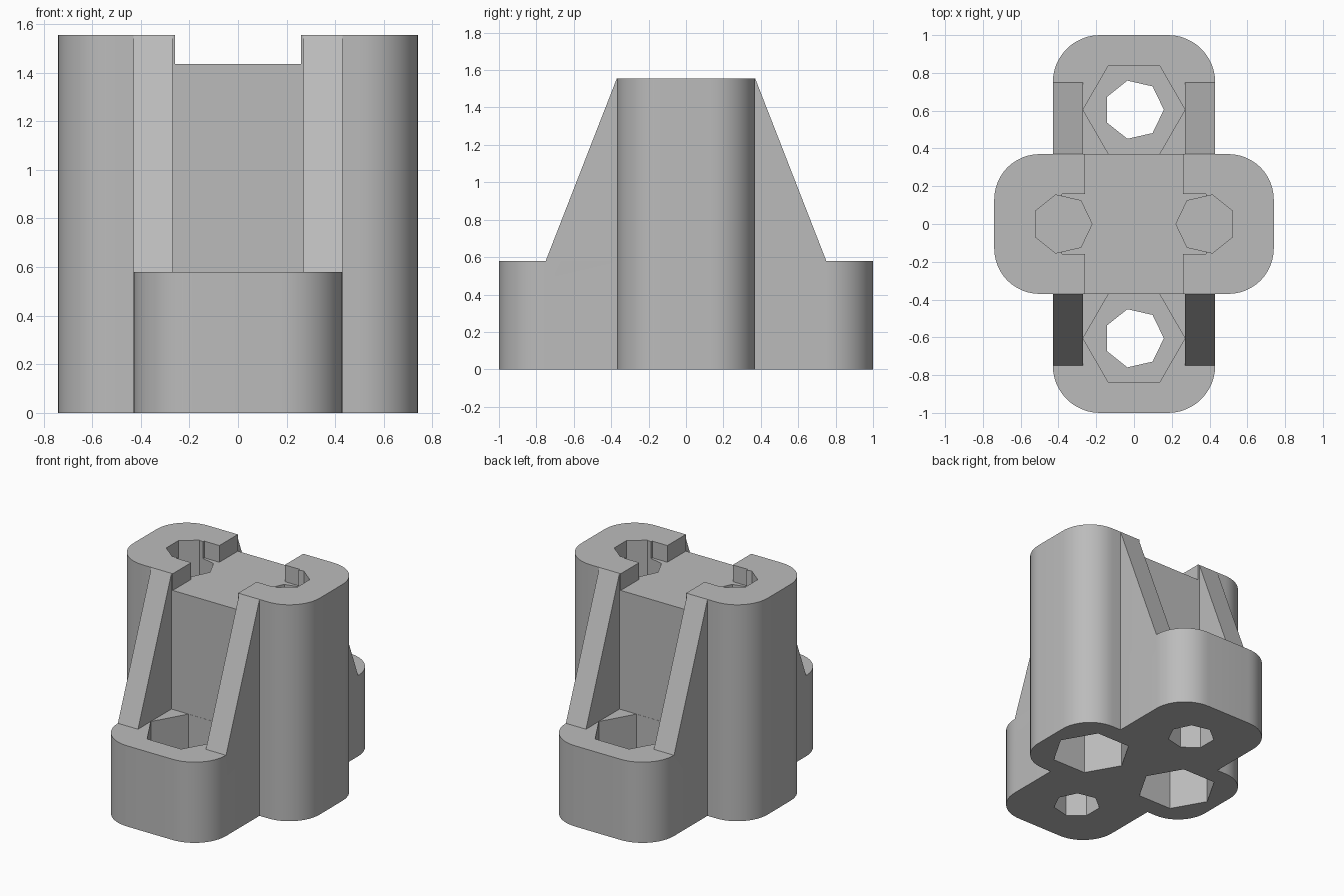
import bpy, bmesh, math
from mathutils import Vector

if "Cube" in bpy.data.objects:
    bpy.data.objects.remove(bpy.data.objects["Cube"], do_unlink=True)

grey = bpy.data.materials.new("plain grey")
grey.use_nodes = True
GREY = (0.5, 0.5, 0.5, 1)
grey.diffuse_color = GREY
grey.node_tree.nodes["Principled BSDF"].inputs["Base Color"].default_value = GREY


def extrude(name, points, offset):
    """Solid made by sweeping a flat outline along an offset."""
    bm = bmesh.new()
    face = bm.faces.new([bm.verts.new(p) for p in points])
    new = bmesh.ops.extrude_face_region(bm, geom=[face])["geom"]
    bmesh.ops.translate(bm, vec=Vector(offset),
                        verts=[v for v in new if isinstance(v, bmesh.types.BMVert)])
    bmesh.ops.recalc_face_normals(bm, faces=bm.faces)
    mesh = bpy.data.meshes.new(name)
    bm.to_mesh(mesh)
    bm.free()
    mesh.materials.append(grey)
    obj = bpy.data.objects.new(name, mesh)
    bpy.context.collection.objects.link(obj)
    return obj


def rounded_block(name, hx, hy, height, r, steps=12):
    pts = []
    corners = ((1, 1), (-1, 1), (-1, -1), (1, -1))
    for quarter, (sx, sy) in enumerate(corners):
        for i in range(steps + 1):
            a = math.pi / 2 * (quarter + i / steps)
            pts.append((sx * (hx - r) + r * math.cos(a),
                        sy * (hy - r) + r * math.sin(a), 0))
    return extrude(name, pts, (0, 0, height))


def polygon_bore(name, x, y, r, sides, z0, z1, turn=0):
    angles = [turn + math.tau * i / sides for i in range(sides)]
    pts = [(x + r * math.cos(a), y + r * math.sin(a), z0) for a in angles]
    return extrude(name, pts, (0, 0, z1 - z0))


def slot_box(name, hx, hy, z0, z1):
    pts = [(-hx, -hy, z0), (hx, -hy, z0), (hx, hy, z0), (-hx, hy, z0)]
    return extrude(name, pts, (0, 0, z1 - z0))


def combine(target, tool, operation):
    mod = target.modifiers.new("combine", "BOOLEAN")
    mod.operation, mod.solver, mod.object = operation, "EXACT", tool
    bpy.context.view_layer.objects.active = target
    bpy.ops.object.modifier_apply(modifier=mod.name)
    bpy.data.objects.remove(tool, do_unlink=True)


TOP, FOOT = 1.555, 0.58

# Tall body crossed by the low foot
bracket = rounded_block("bracket", 0.74, 0.37, TOP, 0.24)
combine(bracket, rounded_block("foot", 0.43, 1.0, FOOT, 0.25), "UNION")

# Four sloping ribs
for sx in (-1, 1):
    for sy in (-1, 1):
        side = [(0.3, 0.4), (0.75, 0.4), (0.75, FOOT), (0.37, TOP), (0.3, 1.3)]
        rib = extrude("rib", [(sx * 0.27, sy * y, z) for y, z in side],
                      (sx * 0.16, 0, 0))
        combine(bracket, rib, "UNION")

# Channel across the top, with a narrow slot into both screw holes
combine(bracket, slot_box("channel", 0.26, 0.5, 1.435, 1.7), "DIFFERENCE")
combine(bracket, slot_box("slot", 0.38, 0.16, 1.435, 1.7), "DIFFERENCE")

for s in (-1, 1):
    # Foot: nut pocket from above and a through hole
    combine(bracket, polygon_bore("nut_pocket", 0, s * 0.605, 0.27, 6, 0.26, 0.8), "DIFFERENCE")
    combine(bracket, polygon_bore("foot_hole", 0, s * 0.605, 0.158, 7, -0.1, 0.4), "DIFFERENCE")
    # Body: nut pocket from below, thin web, screw hole from above
    turn = 0 if s < 0 else math.pi
    combine(bracket, polygon_bore("nut_bore", s * 0.38, 0, 0.27, 6, -0.1, 0.9), "DIFFERENCE")
    combine(bracket, polygon_bore("screw_hole", s * 0.38, 0, 0.158, 7, 0.93, 1.7, turn), "DIFFERENCE")

bpy.ops.object.select_all(action="DESELECT")
bracket.select_set(True)
bpy.context.view_layer.objects.active = bracket
bpy.ops.object.shade_smooth_by_angle(angle=math.radians(30))
